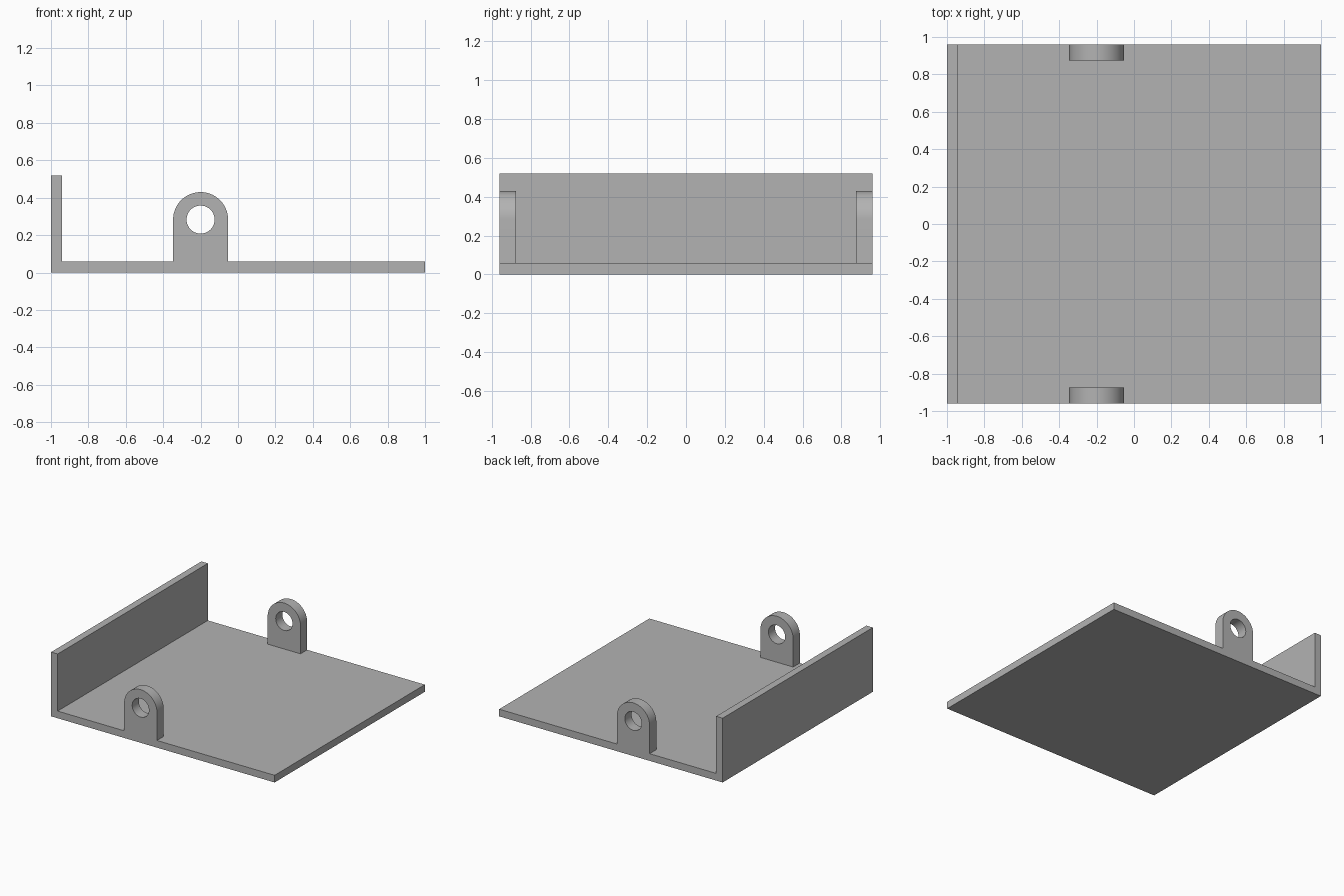
import bpy, bmesh, math
from mathutils import Vector

cube = bpy.data.objects.get("Cube")
if cube:
    bpy.data.objects.remove(cube, do_unlink=True)

HALF_Y = 0.96        # half depth of the tray
PLATE = 0.058        # sheet thickness
WALL_TOP = 0.52
LUG_X, LUG_Z = -0.2, 0.283
LUG_R, HOLE_R, LUG_T = 0.147, 0.075, 0.085

grey = bpy.data.materials.new("plain grey")
grey.use_nodes = True
colour = (0.45, 0.45, 0.45, 1)
grey.diffuse_color = colour
grey.node_tree.nodes["Principled BSDF"].inputs["Base Color"].default_value = colour


def arc(radius, start, end, steps):
    """Points of an arc round the pin axis, as (x, z)."""
    angles = [start + (end - start) * i / steps for i in range(steps + 1)]
    return [(LUG_X + radius * math.cos(a), LUG_Z + radius * math.sin(a)) for a in angles]


def extrude_profile(name, loops, y_from, y_to):
    """Fill closed x-z loops (later loops are holes) and extrude along y."""
    bm = bmesh.new()
    edges = []
    for loop in loops:
        verts = [bm.verts.new((x, y_from, z)) for x, z in loop]
        edges += [bm.edges.new((v, verts[i - 1])) for i, v in enumerate(verts)]
    bmesh.ops.triangle_fill(bm, edges=edges, use_beauty=True)
    grown = bmesh.ops.extrude_face_region(bm, geom=bm.faces[:], use_keep_orig=True)
    moved = [g for g in grown["geom"] if isinstance(g, bmesh.types.BMVert)]
    bmesh.ops.translate(bm, verts=moved, vec=Vector((0, y_to - y_from, 0)))
    bmesh.ops.recalc_face_normals(bm, faces=bm.faces)
    mesh = bpy.data.meshes.new(name)
    bm.to_mesh(mesh)
    bm.free()
    mesh.materials.append(grey)
    obj = bpy.data.objects.new(name, mesh)
    bpy.context.collection.objects.link(obj)
    bpy.ops.object.select_all(action="DESELECT")
    obj.select_set(True)
    bpy.context.view_layer.objects.active = obj
    bpy.ops.object.shade_smooth_by_angle(angle=math.radians(30))
    return obj


# Base plate with its upright wall on one side
wall_x = -1 + PLATE
bracket = [(-1, 0), (1, 0), (1, PLATE), (wall_x, PLATE), (wall_x, WALL_TOP), (-1, WALL_TOP)]
extrude_profile("base_and_wall", [bracket], -HALF_Y, HALF_Y)

# Round-topped hinge lugs with pin holes, flush with the front and back edges
outline = [(LUG_X - LUG_R, PLATE), (LUG_X + LUG_R, PLATE)] + arc(LUG_R, 0, math.pi, 32)
hole = arc(HOLE_R, 0, 2 * math.pi, 48)[:-1]
for name, side in (("front_lug", -1), ("back_lug", 1)):
    extrude_profile(name, [outline, hole], side * HALF_Y, side * (HALF_Y - LUG_T))
